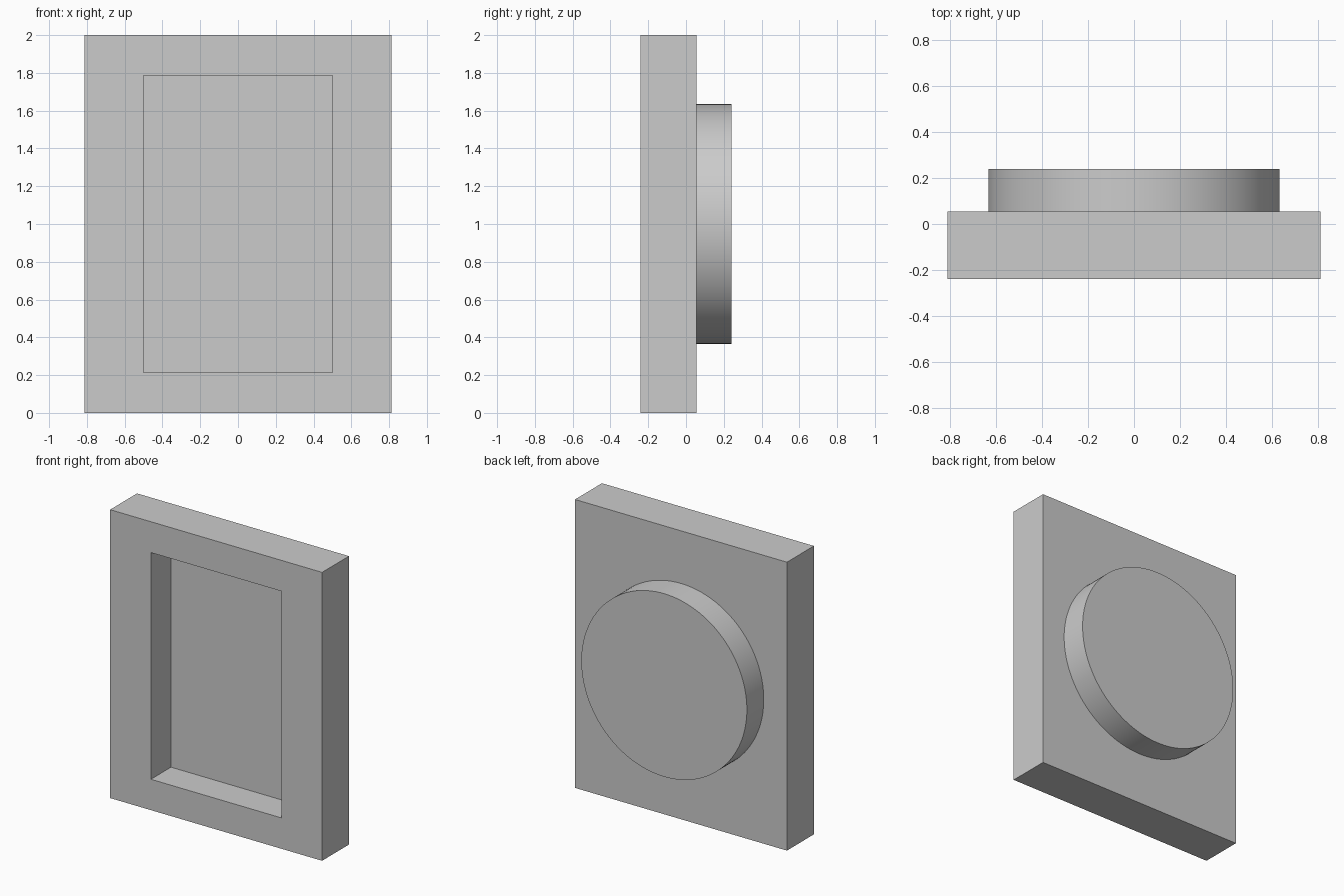
import bpy
import bmesh
import math
from mathutils import Matrix, Vector

cube = bpy.data.objects.get("Cube")
if cube:
    bpy.data.objects.remove(cube, do_unlink=True)

WIDTH, HEIGHT = 1.626, 2.0
FRONT, PLATE_BACK, DISC_BACK = -0.24, 0.055, 0.24
RECESS_W, RECESS_H, RECESS_DEPTH = 1.0, 1.572, 0.22
DISC_RADIUS = 0.635

grey = bpy.data.materials.new("light_grey")
grey.use_nodes = True
colour = (0.6, 0.6, 0.6, 1.0)
grey.diffuse_color = colour
grey.node_tree.nodes["Principled BSDF"].inputs["Base Color"].default_value = colour


def add_object(name, bm):
    bmesh.ops.recalc_face_normals(bm, faces=bm.faces)
    mesh = bpy.data.meshes.new(name)
    bm.to_mesh(mesh)
    bm.free()
    mesh.materials.append(grey)
    obj = bpy.data.objects.new(name, mesh)
    bpy.context.collection.objects.link(obj)
    return obj


# Rectangular plate with a pocket sunk into its front
bm = bmesh.new()
bmesh.ops.create_cube(bm, size=1)
bmesh.ops.scale(bm, verts=bm.verts, vec=(WIDTH, PLATE_BACK - FRONT, HEIGHT))
bmesh.ops.translate(bm, verts=bm.verts, vec=(0, (FRONT + PLATE_BACK) / 2, HEIGHT / 2))
front = min(bm.faces, key=lambda f: f.calc_center_median().y)
bmesh.ops.inset_region(bm, faces=[front], thickness=0.2)
for v in front.verts:
    v.co.x = math.copysign(RECESS_W / 2, v.co.x)
    v.co.z = HEIGHT / 2 + math.copysign(RECESS_H / 2, v.co.z - HEIGHT / 2)
floor = bmesh.ops.extrude_discrete_faces(bm, faces=[front])["faces"][0]
bmesh.ops.translate(bm, verts=floor.verts, vec=(0, RECESS_DEPTH, 0))
add_object("recessed_plate", bm)

# Round boss on the back
bm = bmesh.new()
place = Matrix.Translation(Vector((0, (PLATE_BACK + DISC_BACK) / 2, HEIGHT / 2)))
bmesh.ops.create_cone(bm, cap_ends=True, segments=128, radius1=DISC_RADIUS,
                      radius2=DISC_RADIUS, depth=DISC_BACK - PLATE_BACK,
                      matrix=place @ Matrix.Rotation(math.pi / 2, 4, "X"))
disc = add_object("back_disc", bm)
bpy.ops.object.select_all(action="DESELECT")
disc.select_set(True)
bpy.context.view_layer.objects.active = disc
bpy.ops.object.shade_smooth_by_angle(angle=math.radians(30))
